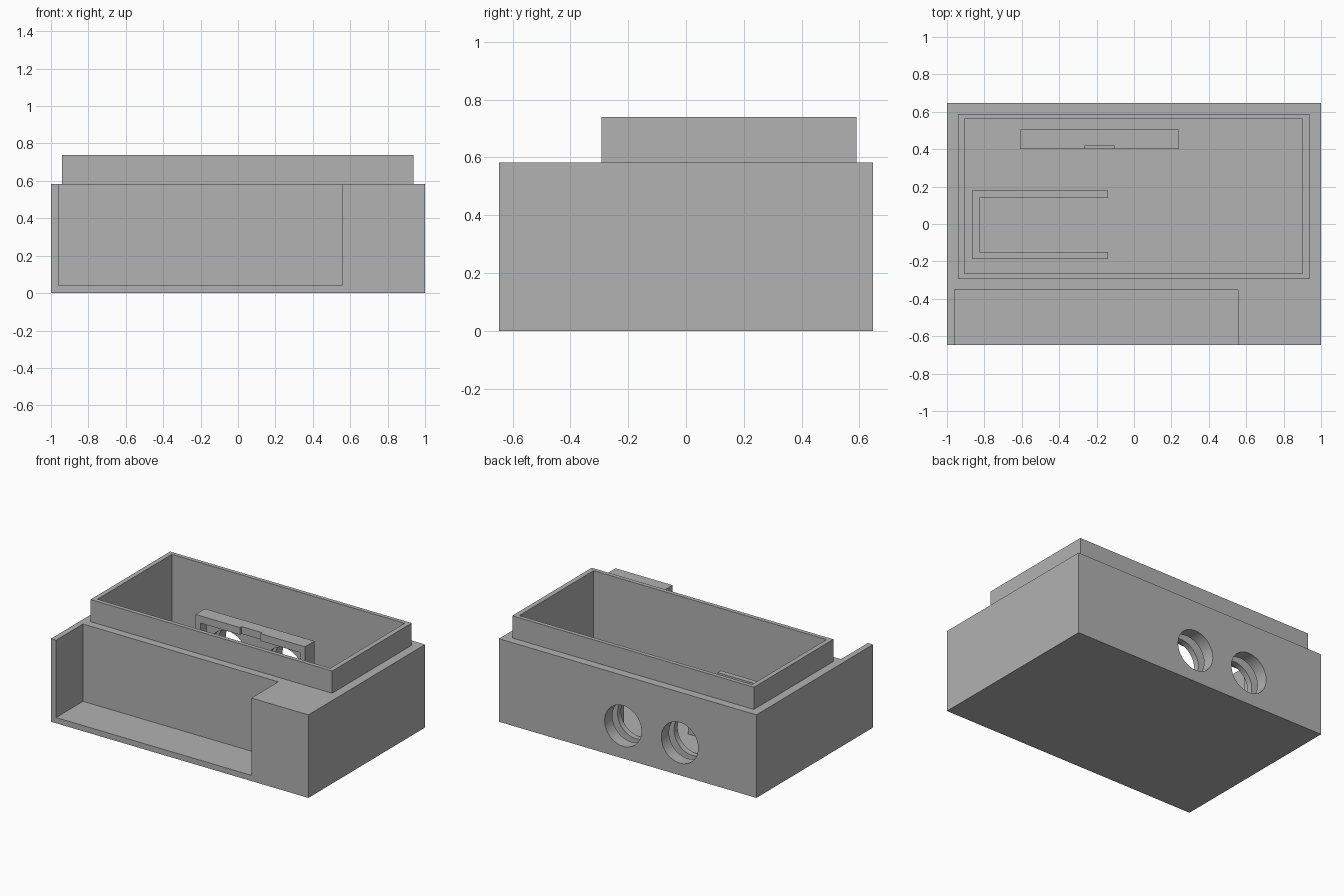
import bpy
import bmesh
import math
from mathutils import Matrix, Vector

cube = bpy.data.objects.get("Cube")
if cube:
    bpy.data.objects.remove(cube, do_unlink=True)

GREY = (0.445, 0.445, 0.445, 1.0)
grey = bpy.data.materials.new("matte grey")
grey.use_nodes = True
grey.diffuse_color = GREY
grey.node_tree.nodes["Principled BSDF"].inputs["Base Color"].default_value = GREY

FLOOR, TOP = 0.04, 0.583
HOLE_X, HOLE_Z, HOLE_R = (0.036, -0.404), 0.228, 0.143


def finish(name, bm):
    bmesh.ops.recalc_face_normals(bm, faces=bm.faces[:])
    mesh = bpy.data.meshes.new(name)
    bm.to_mesh(mesh)
    bm.free()
    mesh.materials.append(grey)
    obj = bpy.data.objects.new(name, mesh)
    bpy.context.collection.objects.link(obj)
    return obj


def box(name, x, y, z):
    """Box from (min, max) pairs on each axis."""
    bm = bmesh.new()
    bmesh.ops.create_cube(bm, size=1)
    for v in bm.verts:
        v.co = Vector([(a + b) / 2 + c * (b - a) for (a, b), c in zip((x, y, z), v.co)])
    return finish(name, bm)


def prism(name, outline, z0, z1):
    """Flat outline raised from z0 to z1."""
    bm = bmesh.new()
    face = bm.faces.new([bm.verts.new((x, y, z0)) for x, y in outline])
    raised = bmesh.ops.extrude_face_region(bm, geom=[face])["geom"]
    verts = [g for g in raised if isinstance(g, bmesh.types.BMVert)]
    bmesh.ops.translate(bm, verts=verts, vec=(0, 0, z1 - z0))
    return finish(name, bm)


def bore(x, y0, y1):
    """Round cutter running along y."""
    bm = bmesh.new()
    place = Matrix.Translation((x, (y0 + y1) / 2, HOLE_Z)) @ Matrix.Rotation(math.pi / 2, 4, "X")
    bmesh.ops.create_cone(bm, cap_ends=True, segments=64, radius1=HOLE_R,
                          radius2=HOLE_R, depth=y1 - y0, matrix=place)
    return finish("hole_cutter", bm)


def combine(target, tool, operation="DIFFERENCE"):
    tool.hide_render = True
    mod = target.modifiers.new("combine", "BOOLEAN")
    mod.operation, mod.solver, mod.object = operation, "EXACT", tool
    bpy.ops.object.select_all(action="DESELECT")
    bpy.context.view_layer.objects.active = target
    target.select_set(True)
    bpy.ops.object.modifier_apply(modifier=mod.name)
    bpy.data.objects.remove(tool, do_unlink=True)


# Main case with raised rim, inner cavity and open front pocket
case = box("case_body", (-1, 1), (-0.647, 0.647), (0, TOP))
combine(case, box("rim", (-0.94, 0.937), (-0.293, 0.589), (0.3, 0.739)), "UNION")
combine(case, box("cavity_cutter", (-0.907, 0.902), (-0.264, 0.561), (FLOOR, 1)))
combine(case, box("pocket_cutter", (-0.96, 0.557), (-0.8, -0.349), (FLOOR, 1)))

# Mounting bracket behind the rear wall, recessed on its inner side
bracket = box("rear_bracket", (-0.61, 0.24), (0.4, 0.505), (FLOOR, 0.458))
combine(bracket, box("recess_cutter", (-0.57, 0.2), (0.3, 0.465), (0.05, 0.407)))
combine(bracket, box("notch_cutter", (-0.265, -0.105), (0.3, 0.418), (0.38, 0.6)))

# Pair of round holes through the rear wall and bracket
for hole_x in HOLE_X:
    combine(case, bore(hole_x, 0.54, 0.75))
    combine(bracket, bore(hole_x, 0.44, 0.53))

# U-shaped wall standing on the cavity floor
u_wall = prism("u_shaped_wall", [
    (-0.14, -0.187), (-0.865, -0.187), (-0.865, 0.178), (-0.14, 0.178),
    (-0.14, 0.14), (-0.825, 0.14), (-0.825, -0.149), (-0.14, -0.149)], FLOOR, 0.346)

# Smooth bores, crisp edges
bpy.ops.object.select_all(action="DESELECT")
for part in (case, bracket, u_wall):
    part.select_set(True)
bpy.context.view_layer.objects.active = case
bpy.ops.object.shade_smooth_by_angle(angle=math.radians(30))
